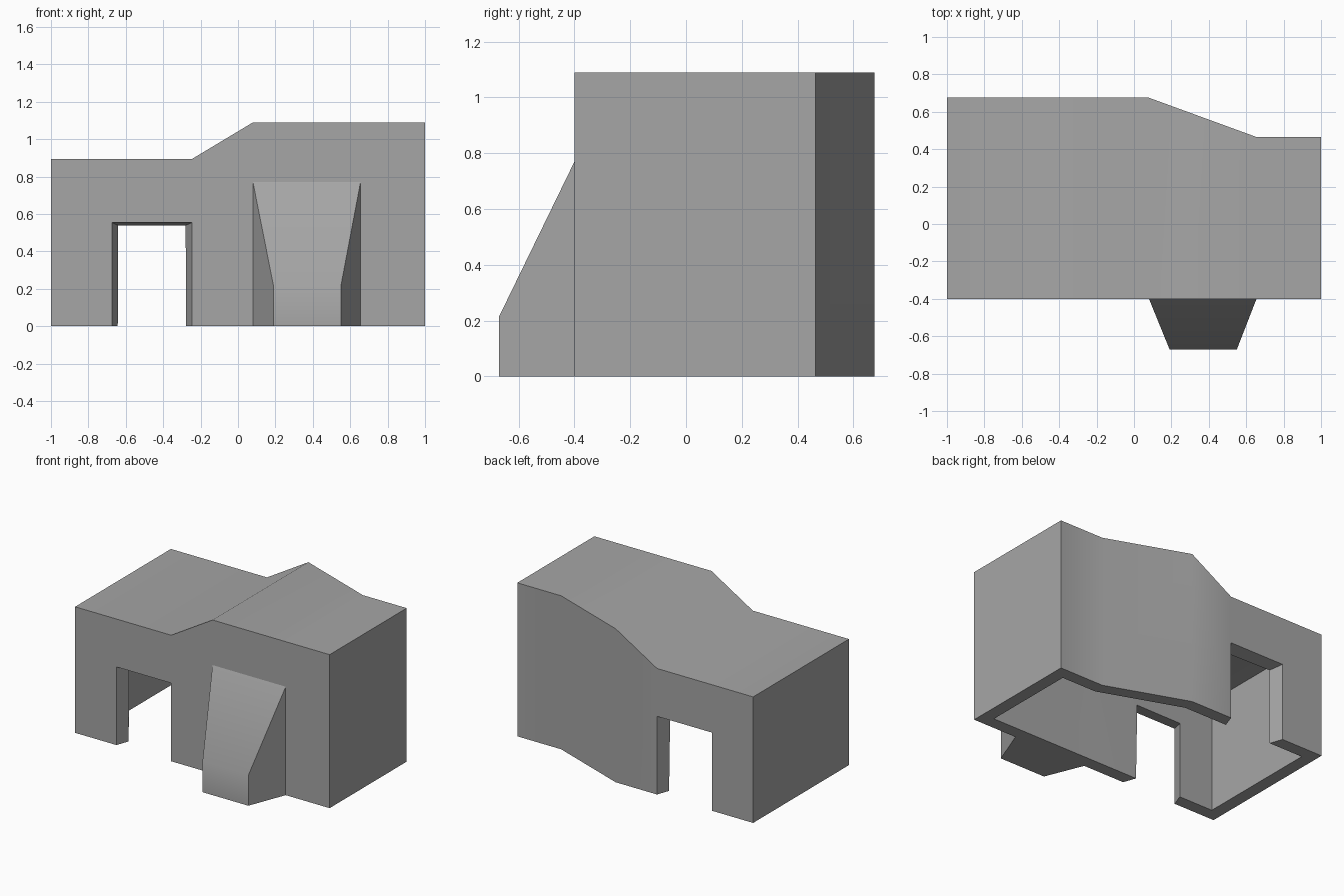
import bpy, bmesh, math

if "Cube" in bpy.data.objects:
    bpy.data.objects.remove(bpy.data.objects["Cube"])

WALL = 0.09
FRONT, BACK = -0.4, 0.675

# single plain grey
grey = bpy.data.materials.new("plain grey")
grey.use_nodes = True
grey.diffuse_color = (0.38, 0.38, 0.38, 1)
grey.node_tree.nodes["Principled BSDF"].inputs["Base Color"].default_value = (0.38, 0.38, 0.38, 1)


def loft(name, rings, close_ring=True, caps=True):
    """Skin a row of equal rings of points and cap both ends."""
    bm = bmesh.new()
    rows = [[bm.verts.new(p) for p in ring] for ring in rings]
    n = len(rows[0])
    for a, b in zip(rows, rows[1:]):
        for i in range(n if close_ring else n - 1):
            j = (i + 1) % n
            bm.faces.new((a[i], a[j], b[j], b[i]))
    if caps:
        bm.faces.new(rows[0])
        bm.faces.new(rows[-1])
    bmesh.ops.recalc_face_normals(bm, faces=bm.faces)
    mesh = bpy.data.meshes.new(name)
    bm.to_mesh(mesh)
    bm.free()
    mesh.materials.append(grey)
    obj = bpy.data.objects.new(name, mesh)
    bpy.context.collection.objects.link(obj)
    return obj


# building shell: stations of x, back wall y and roof height, open underneath
stations = [(-1, BACK, 0.895), (-0.245, BACK, 0.895), (0.08, BACK, 1.09),
            (0.655, 0.465, 1.09), (1, 0.465, 1.09)]
shell = loft("building_shell",
             [[(x, FRONT, 0), (x, FRONT, z), (x, y, z), (x, y, 0)] for x, y, z in stations],
             close_ring=False)
# make sure normals point outward before thickening inward
bm = bmesh.new()
bm.from_mesh(shell.data)
roof = max(bm.faces, key=lambda f: f.calc_center_median().z)
if roof.normal.z < 0:
    bmesh.ops.reverse_faces(bm, faces=bm.faces)
bm.to_mesh(shell.data)
bm.free()

solid = shell.modifiers.new("wall thickness", "SOLIDIFY")
solid.thickness = WALL
solid.offset = -1
solid.use_even_offset = True


# doorways that narrow slightly towards the inside
def doorway(name, wall_y, inward):
    rings = []
    for step in (-1, 2):
        s, t = 0.032 * step, 0.015 * step
        y = wall_y + inward * WALL * step
        l, r, top = -0.675 + s, -0.245 - s, 0.555 - t
        rings.append([(l, y, -0.2), (r, y, -0.2), (r, y, top), (l, y, top)])
    cutter = loft(name, rings)
    cutter.hide_render = True
    cut = shell.modifiers.new(name, "BOOLEAN")
    cut.operation = "DIFFERENCE"
    cut.solver = "EXACT"
    cut.object = cutter
    return cutter


cutters = [doorway("front_doorway", FRONT, 1), doorway("back_doorway", BACK, -1)]

# bake the modifiers and drop the cutters
bpy.context.view_layer.update()
baked = bpy.data.meshes.new_from_object(
    shell.evaluated_get(bpy.context.evaluated_depsgraph_get()))
shell.modifiers.clear()
shell.data = baked
for cutter in cutters:
    bpy.data.objects.remove(cutter)

# sloped buttress against the front wall
buttress = loft("front_buttress", [
    [(0.08, FRONT, 0), (0.655, FRONT, 0), (0.655, FRONT, 0.77), (0.08, FRONT, 0.77)],
    [(0.19, -0.67, 0), (0.55, -0.67, 0), (0.55, -0.67, 0.215), (0.19, -0.67, 0.215)]])

# soften only the gentle bends
for obj in (shell, buttress):
    bpy.ops.object.select_all(action="DESELECT")
    obj.select_set(True)
    bpy.context.view_layer.objects.active = obj
    bpy.ops.object.shade_smooth_by_angle(angle=math.radians(35))
